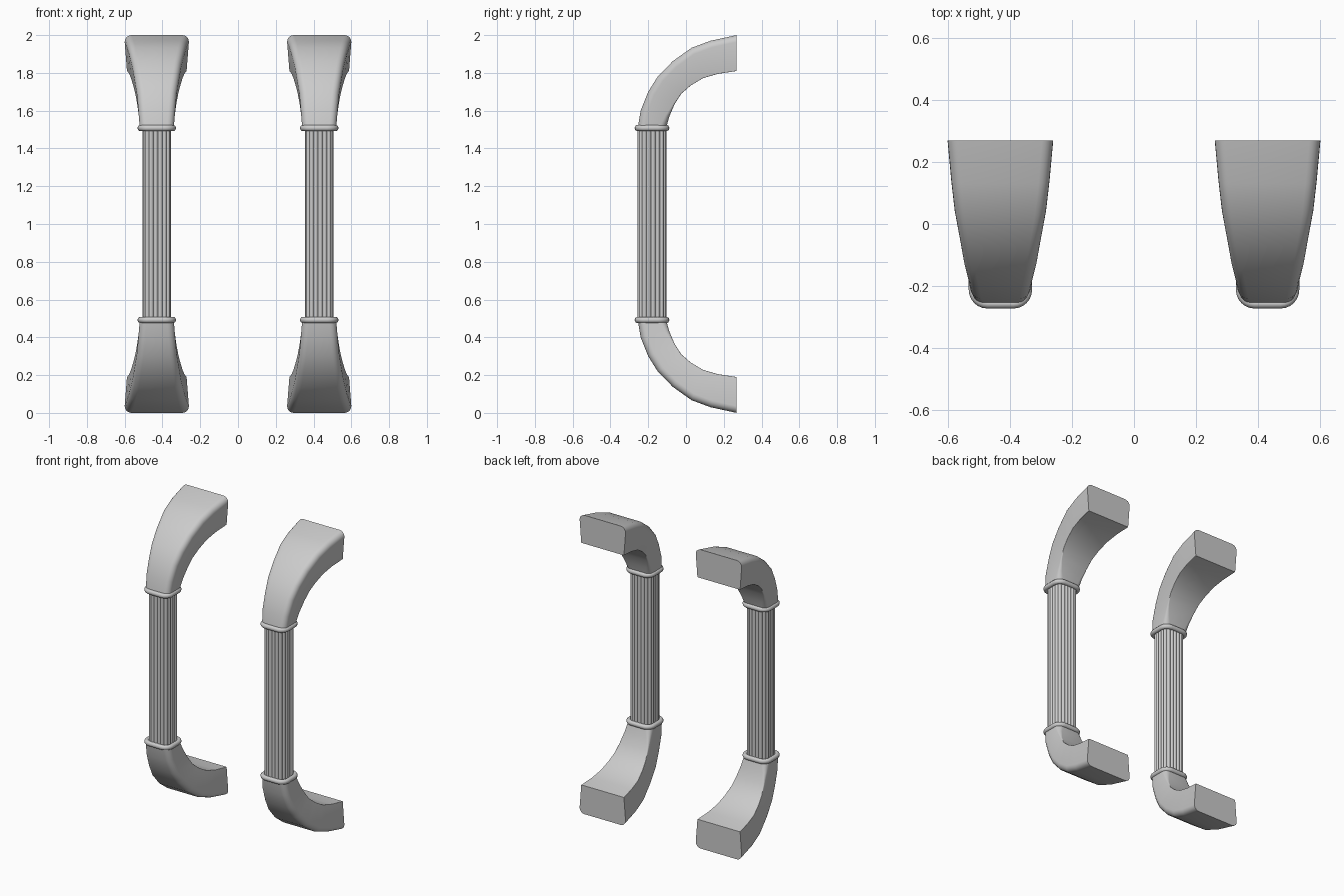
import bpy, bmesh, math
from mathutils import Vector

if "Cube" in bpy.data.objects:
    bpy.data.objects.remove(bpy.data.objects["Cube"])

CX, CY = 0.43, -0.18      # shaft axis
MID = 1.0                 # mirror height


def rounded_rect(hx, hy, r, seg=6):
    """Closed outline of a rounded rectangle centred on the origin."""
    pts = []
    for k, (sx, sy) in enumerate([(1, 1), (-1, 1), (-1, -1), (1, -1)]):
        for i in range(seg + 1):
            a = math.pi / 2 * (k + i / seg)
            pts.append(Vector((sx * (hx - r) + r * math.cos(a),
                               sy * (hy - r) + r * math.sin(a))))
    return pts


def outward(pts, i):
    d = pts[(i + 1) % len(pts)] - pts[i - 1]
    return Vector((d.y, -d.x)).normalized()


def resample(pts, n):
    """Evenly spaced points around a closed outline."""
    lens = [(pts[(i + 1) % len(pts)] - p).length for i, p in enumerate(pts)]
    step, out, i, start = sum(lens) / n, [], 0, 0.0
    for k in range(n):
        while start + lens[i] < k * step and i < len(pts) - 1:
            start += lens[i]
            i += 1
        out.append(pts[i].lerp(pts[(i + 1) % len(pts)], (k * step - start) / lens[i]))
    return out


def loft(name, rings, closed=False, angle=35, mirror_z=True):
    """Skin a list of equal point loops, then mirror to the other handle and end."""
    bm = bmesh.new()
    loops = [[bm.verts.new((p[0], p[1], p[2] - MID)) for p in r] for r in rings]
    n = len(loops[0])
    for j in range(len(loops) - (0 if closed else 1)):
        a, b = loops[j], loops[(j + 1) % len(loops)]
        for i in range(n):
            bm.faces.new((a[i], a[(i + 1) % n], b[(i + 1) % n], b[i]))
    if not closed:
        bm.faces.new(loops[0])
        bm.faces.new(loops[-1])
    bmesh.ops.recalc_face_normals(bm, faces=bm.faces)
    me = bpy.data.meshes.new(name)
    bm.to_mesh(me)
    bm.free()
    ob = bpy.data.objects.new(name, me)
    ob.location.z = MID
    bpy.context.collection.objects.link(ob)
    bpy.ops.object.select_all(action='DESELECT')
    ob.select_set(True)
    bpy.context.view_layer.objects.active = ob
    bpy.ops.object.shade_smooth_by_angle(angle=math.radians(angle))
    m = ob.modifiers.new("mirror", 'MIRROR')
    m.use_axis = (True, False, mirror_z)
    m.use_mirror_merge = False
    return ob


# Reeded shaft: rounded square with convex ribs
REEDS, SUB = 20, 6
base = resample(rounded_rect(0.068, 0.068, 0.038), REEDS * SUB)
outline = []
for i, p in enumerate(base):
    bulge = 0.008 * abs(math.sin(math.pi * (i / SUB + 0.5)))
    q = p + outward(base, i) * bulge
    outline.append((CX + q.x, CY + q.y))
loft("reeded_shaft", [[(x, y, z) for x, y in outline] for z in (0.49, 1.51)],
     mirror_z=False)

# Collar rings: round bead swept around a rounded rectangle
path = rounded_rect(0.087, 0.077, 0.045)
collar = []
for i, p in enumerate(path):
    nrm = outward(path, i)
    loop = []
    for k in range(12):
        a = 2 * math.pi * k / 12
        q = p + nrm * 0.015 * math.cos(a)
        loop.append((CX + q.x, CY + q.y, 1.508 + 0.016 * math.sin(a)))
    collar.append(loop)
loft("collar", collar, closed=True)

# Flared end brackets: outer y,z / inner y,z / outer and inner half width / inner corner radius
stations = [
    (-.255, 1.51, -.105, 1.51, .090, .090, .040),
    (-.240, 1.60, -.088, 1.57, .097, .095, .022),
    (-.200, 1.70, -.060, 1.635, .105, .104, .008),
    (-.150, 1.78, -.025, 1.69, .117, .114, .003),
    (-.070, 1.862, .025, 1.733, .130, .125, .002),
    (.030, 1.933, .090, 1.772, .147, .137, .002),
    (.130, 1.970, .170, 1.795, .158, .147, .002),
    (.268, 2.000, .268, 1.810, .170, .158, .002),
]
rings = []
for oy, oz, iy, iz, wo, wi, ri in stations:
    o, n = Vector((oy, oz)), Vector((iy, iz))
    h = (o - n).length
    loop = []
    ro = 0.036
    for k, (sx, top) in enumerate([(1, 1), (-1, 1), (-1, 0), (1, 0)]):
        r = ro if top else ri
        for i in range(6):
            a = math.pi / 2 * (k + i / 5)
            v = (h - r if top else r) + r * math.sin(a)
            w = wo if top else wi
            u = sx * (w - r) + r * math.cos(a)
            c = n.lerp(o, v / h)
            loop.append((CX + u, c.x, c.y))
    rings.append(loop)
loft("flared_bracket", rings, angle=40)
